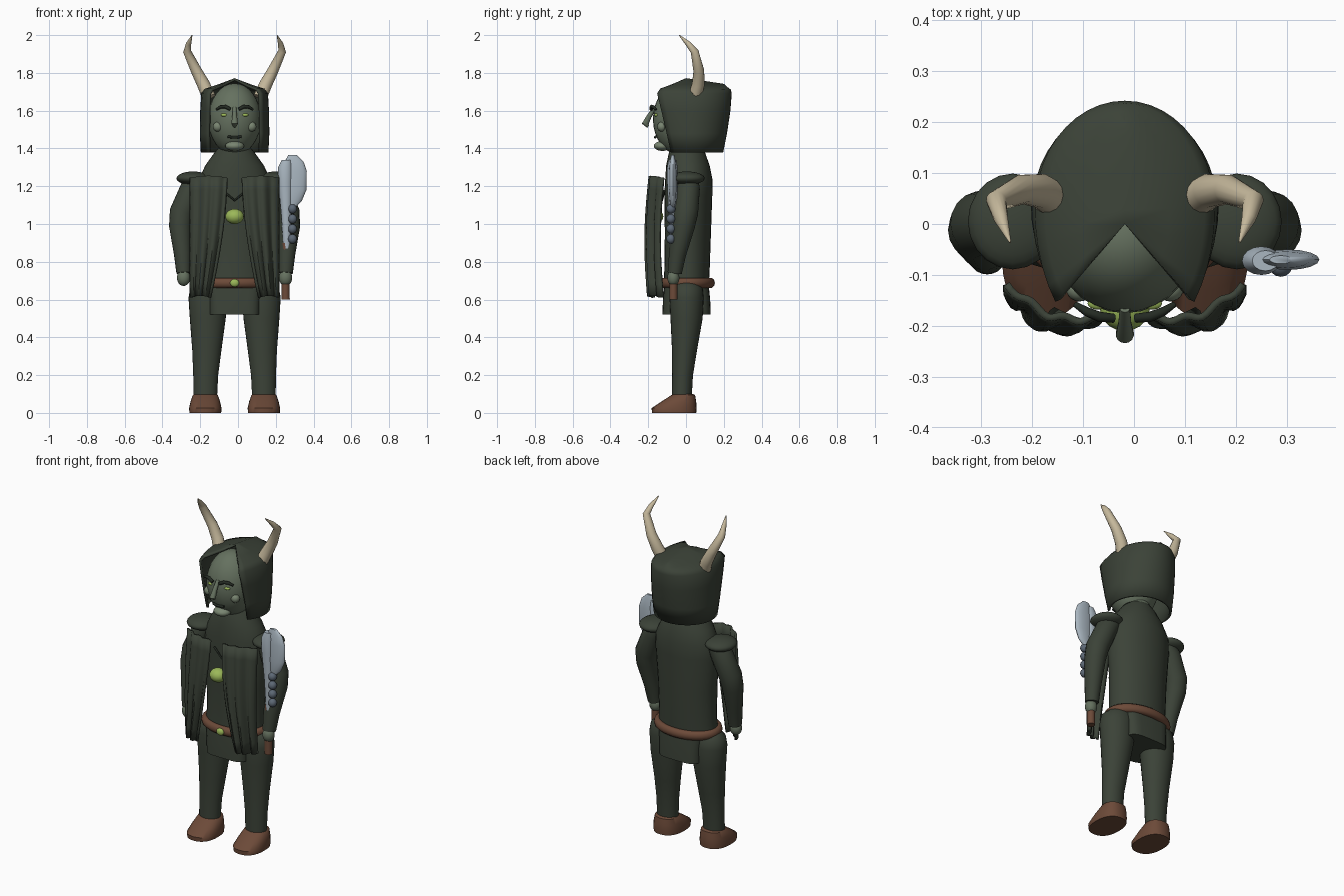
import bpy, bmesh, math
from mathutils import Vector

CX = -0.018  # symmetry plane of the body


def material(name, rgb):
    m = bpy.data.materials.new(name)
    m.diffuse_color = (*rgb, 1)
    return m


CLOTH = material("dark green cloth", (0.044, 0.055, 0.039))
DARK = material("blackish green", (0.018, 0.024, 0.017))
SKIN = material("grey green skin", (0.13, 0.165, 0.115))
PALE = material("pale green skin", (0.19, 0.235, 0.165))
BROWN = material("brown leather", (0.15, 0.068, 0.04))
HORN = material("bone", (0.56, 0.48, 0.33))
STEEL = material("pale steel", (0.40, 0.47, 0.53))
BEAD = material("dark steel", (0.11, 0.14, 0.18))
GLOW = material("yellow green", (0.33, 0.48, 0.10))


def finish(name, bm, mat, angle=50):
    bmesh.ops.recalc_face_normals(bm, faces=bm.faces[:])
    me = bpy.data.meshes.new(name)
    bm.to_mesh(me)
    bm.free()
    me.materials.append(mat)
    ob = bpy.data.objects.new(name, me)
    bpy.context.collection.objects.link(ob)
    bpy.ops.object.select_all(action='DESELECT')
    ob.select_set(True)
    bpy.context.view_layer.objects.active = ob
    bpy.ops.object.shade_smooth_by_angle(angle=math.radians(angle))
    return ob


def skin_rings(name, rings, mat, closed=True, thick=0, angle=50):
    """Join rows of points; closed rows are capped at both ends."""
    bm = bmesh.new()
    rows = [[bm.verts.new(p) for p in r] for r in rings]
    n = len(rows[0])
    for a, b in zip(rows, rows[1:]):
        for i in range(n if closed else n - 1):
            j = (i + 1) % n
            bm.faces.new((a[i], a[j], b[j], b[i]))
    if closed:
        bm.faces.new(rows[0])
        bm.faces.new(rows[-1])
    bmesh.ops.remove_doubles(bm, verts=bm.verts[:], dist=0.0002)
    ob = finish(name, bm, mat, angle)
    if thick:
        mod = ob.modifiers.new("thickness", 'SOLIDIFY')
        mod.thickness = thick
        mod.offset = 0
    return ob


def loft(name, levels, mat, n=28, power=1.0, angle=50):
    """Levels are (z, x centre, y centre, x radius, y radius)."""
    def f(v):
        return math.copysign(abs(v) ** power, v)
    rings = []
    for z, x, y, rx, ry in levels:
        rings.append([(x + rx * f(math.cos(2 * math.pi * i / n)),
                       y + ry * f(math.sin(2 * math.pi * i / n)), z) for i in range(n)])
    return skin_rings(name, rings, mat, angle=angle)


def tube(name, pts, mat, n=14, ref=(0, 1, 0)):
    """Points are (x, y, z, radius)."""
    p = [Vector(q[:3]) for q in pts]
    rings = []
    for i, c in enumerate(p):
        t = (p[min(i + 1, len(p) - 1)] - p[max(i - 1, 0)]).normalized()
        u = t.cross(Vector(ref)).normalized()
        v = u.cross(t)
        rings.append([c + pts[i][3] * (u * math.cos(a) + v * math.sin(a))
                      for a in (2 * math.pi * k / n for k in range(n))])
    return skin_rings(name, rings, mat)


def ball(name, loc, size, mat, n=20):
    bm = bmesh.new()
    bmesh.ops.create_uvsphere(bm, u_segments=n, v_segments=n // 2 + 2, radius=1)
    for v in bm.verts:
        v.co = Vector([v.co[k] * size[k] + loc[k] for k in range(3)])
    return finish(name, bm, mat)


# Robe body, with sloping shoulders up to the neck
loft("torso", [(0.66, CX, 0.0, 0.185, 0.12), (0.75, CX, 0.005, 0.175, 0.12),
               (0.95, CX, 0.01, 0.18, 0.122), (1.15, CX, 0.012, 0.195, 0.127),
               (1.235, CX, 0.015, 0.19, 0.125), (1.31, CX, 0.01, 0.155, 0.115),
               (1.38, CX, 0.005, 0.105, 0.095), (1.41, CX, 0.0, 0.08, 0.08)], CLOTH)
loft("skirt", [(0.52, CX, 0.003, 0.135, 0.128), (0.6, CX, 0.003, 0.138, 0.125),
               (0.7, CX, 0.003, 0.15, 0.115)], CLOTH, power=0.45)

# Belt ring and buckle
bm = bmesh.new()
rows = []
for i in range(36):
    a = 2 * math.pi * i / 36
    rows.append([bm.verts.new((CX + math.cos(a) * (0.183 + 0.022 * math.cos(b)),
                               0.004 + math.sin(a) * (0.127 + 0.022 * math.cos(b)),
                               0.688 + 0.027 * math.sin(b)))
                 for b in (2 * math.pi * k / 10 for k in range(10))])
for i in range(36):
    for k in range(10):
        r, s, m = rows[i], rows[(i + 1) % 36], (k + 1) % 10
        bm.faces.new((r[k], r[m], s[m], s[k]))
finish("belt", bm, BROWN)
ball("buckle", (CX, -0.145, 0.688), (0.024, 0.014, 0.021), GLOW)

# Head, neck and the central facial features
loft("neck", [(1.34, CX, 0, 0.075, 0.075), (1.48, CX, 0, 0.075, 0.075)], SKIN)
ball("head", (CX, -0.03, 1.555), (0.14, 0.145, 0.19), SKIN, 28)
tube("nose", [(CX, -0.165, 1.615, 0.010), (CX, -0.195, 1.57, 0.013),
              (CX, -0.216, 1.53, 0.018), (CX, -0.20, 1.515, 0.008)], SKIN, ref=(1, 0, 0))
ball("chin", (CX, -0.125, 1.413), (0.05, 0.045, 0.026), PALE)
tube("mouth", [(CX + x, -0.163 + 2.5 * x * x, 1.459 + 3 * x * x, 0.007)
               for x in (-0.036, -0.018, 0, 0.018, 0.036)], DARK, 8)

# Amulet and V-shaped neckline cord
ball("amulet", (CX, -0.165, 1.04), (0.049, 0.045, 0.04), GLOW)
tube("neckline", [(CX - 0.06, -0.115, 1.175, 0.006), (CX, -0.128, 1.125, 0.006),
                  (CX + 0.06, -0.115, 1.175, 0.006)], DARK, 8)

# Hood: open at the face and below, gathered to a ridge on top
rows = []
for z, w, bf, bb, k in [(1.38, 0.172, 0.165, 0.16, 0), (1.48, 0.177, 0.20, 0.18, 0),
                        (1.60, 0.175, 0.245, 0.198, 0), (1.69, 0.170, 0.28, 0.205, 0),
                        (1.705, 0.170, 0.28, 0.205, 0.1), (1.70, 0.17, 0.28, 0.205, 0.5),
                        (1.70, 0.17, 0.28, 0.205, 1)]:
    row = []
    for i in range(33):
        a = math.radians(-130 + 260 * i / 32)
        p = Vector((CX + w * math.sin(a), 0.03 + math.cos(a) * (bb if math.cos(a) > 0 else bf), z))
        y = max(0.0, p.y) * 0.85
        row.append(p.lerp(Vector((CX, y, 1.765 - 0.15 * y)), k))
    rows.append(row)
skin_rings("hood", rows, CLOTH, closed=False, thick=0.014)

for s, side in ((-1, "left"), (1, "right")):
    def X(d):
        return CX + s * d

    # Horn with a bent tip
    tube("horn_" + side, [(X(0.135), 0.045, 1.67, 0.036), (X(0.165), 0.065, 1.74, 0.034),
                          (X(0.202), 0.068, 1.81, 0.029), (X(0.252), 0.045, 1.915, 0.021),
                          (X(0.243), 0.01, 1.955, 0.014), (X(0.225), -0.036, 2.0, 0.002)], HORN)

    # Eye, brow and cheek
    ball("eye_" + side, (X(0.053), -0.156, 1.577), (0.02, 0.012, 0.009), GLOW)
    tube("brow_" + side, [(X(0.022), -0.185, 1.607, 0.009), (X(0.05), -0.182, 1.622, 0.010),
                          (X(0.075), -0.172, 1.62, 0.009), (X(0.097), -0.158, 1.606, 0.006)],
         DARK, 8)
    ball("cheek_" + side, (X(0.089), -0.128, 1.515), (0.026, 0.024, 0.026), PALE)

    # Shoulder pad, sleeve and hand
    ball("shoulder_pad_" + side, (X(0.22), 0.005, 1.242), (0.088, 0.094, 0.036), CLOTH)
    tube("sleeve_" + side, [(X(0.19), 0.015, 1.24, 0.05), (X(0.225), 0.012, 1.19, 0.062),
                            (X(0.28), 0.0, 1.06, 0.065), (X(0.287), -0.012, 0.99, 0.06),
                            (X(0.275), -0.045, 0.84, 0.046), (X(0.27), -0.06, 0.74, 0.038)],
         CLOTH, 18)
    ball("hand_" + side, (X(0.27), -0.067, 0.715), (0.035, 0.032, 0.043), SKIN)

    # Trouser leg
    loft("leg_" + side, [(0.08, X(0.155), -0.022, 0.062, 0.052), (0.2, X(0.153), -0.018, 0.066, 0.055),
                         (0.33, X(0.147), -0.008, 0.077, 0.066), (0.5, X(0.142), 0.003, 0.095, 0.085),
                         (0.61, X(0.142), 0.003, 0.102, 0.09), (0.66, X(0.135), 0.003, 0.1, 0.085),
                         (0.70, X(0.12), 0.003, 0.07, 0.06)], CLOTH)

    # Shoe with a sloping toe
    loft("shoe_" + side, [(0.0, X(0.155), -0.063, 0.084, 0.117), (0.025, X(0.155), -0.063, 0.086, 0.119),
                          (0.06, X(0.155), -0.038, 0.078, 0.092), (0.095, X(0.155), -0.014, 0.066, 0.062),
                          (0.10, X(0.155), -0.014, 0.055, 0.052)], BROWN, power=0.85)

    # Draped cape panel with vertical folds
    rows = []
    for j in range(10):
        v = j / 9
        row = []
        for i in range(25):
            u = i / 24
            x = 0.232 + (0.04 + 0.09 * v ** 1.6 - 0.232) * u
            y = -0.118 - 0.075 * math.sin(min(1, u * 1.5) * math.pi / 2) + 0.01 * u
            y -= 0.018 * math.sin(math.pi * v) + (0.006 + 0.008 * v) * math.sin(u * 6 * math.pi)
            row.append((X(x), y, 1.245 + 0.01 * math.sin(math.pi * u) - 0.635 * v))
        rows.append(row)
    skin_rings("cape_" + side, rows, CLOTH, closed=False, thick=0.014)

# Hand axe held upright: handle, steel shaft, blade and studs
tube("axe_handle", [(0.252, -0.067, 0.6, 0.022), (0.252, -0.067, 0.9, 0.02)], BROWN)
loft("axe_shaft", [(0.87, 0.258, -0.07, 0.018, 0.018), (1.05, 0.255, -0.07, 0.026, 0.022),
                   (1.22, 0.25, -0.072, 0.037, 0.028), (1.30, 0.25, -0.072, 0.038, 0.028),
                   (1.34, 0.258, -0.072, 0.026, 0.02)], STEEL, 16)
loft("axe_blade", [(1.08, 0.28, -0.07, 0.015, 0.008), (1.12, 0.295, -0.07, 0.042, 0.016),
                   (1.18, 0.302, -0.07, 0.06, 0.02), (1.28, 0.302, -0.07, 0.062, 0.02),
                   (1.33, 0.297, -0.07, 0.05, 0.016), (1.365, 0.288, -0.07, 0.022, 0.008)],
     STEEL, 16)
for i in range(4):
    ball("axe_stud_%d" % (i + 1), (0.288, -0.08, 1.08 - 0.053 * i), (0.024, 0.024, 0.025), BEAD, 14)
